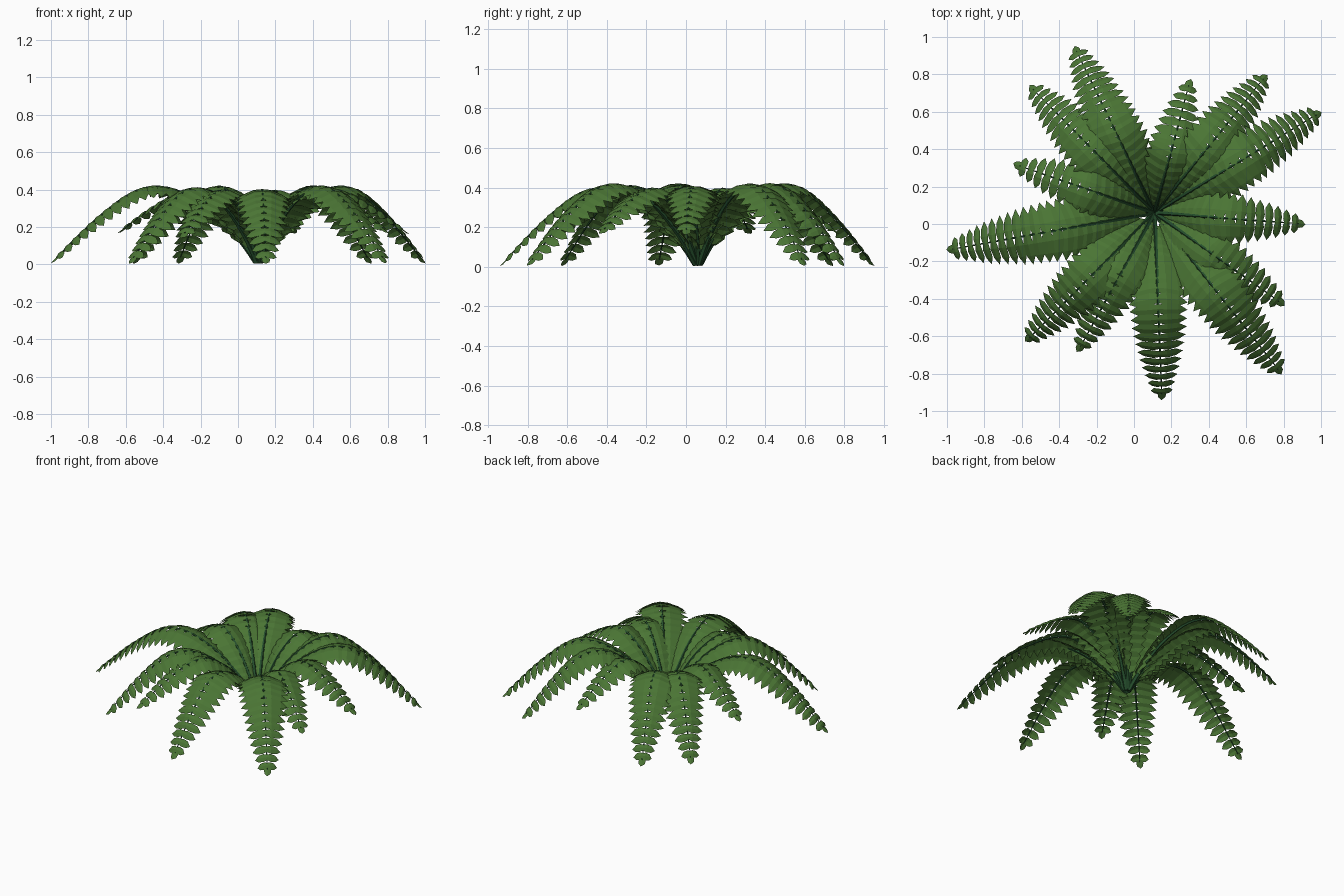
import bpy, bmesh, math
from mathutils import Vector

if "Cube" in bpy.data.objects:
    bpy.data.objects.remove(bpy.data.objects["Cube"])

CROWN = Vector((0.11, 0.06, 0.0))
UP = Vector((0, 0, 1))


def material(name, col):
    m = bpy.data.materials.new(name)
    m.diffuse_color = (*col, 1)
    m.use_nodes = True
    m.node_tree.nodes["Principled BSDF"].inputs["Base Color"].default_value = m.diffuse_color
    return m


LEAF = material("leaf_green", (0.07, 0.18, 0.035))
STEM = material("stem_green", (0.018, 0.075, 0.025))

# Arching stem profile: distance along frond, height (both as fractions)
ARCH = [(0.012, 0.03), (0.07, 0.24), (0.15, 0.48), (0.28, 0.77), (0.45, 0.97), (0.61, 0.93)]
# Leaflet length along the frond
WIDTH = [(0, 0.07), (0.1, 0.115), (0.35, 0.165), (0.6, 0.15), (0.82, 0.11), (1, 0.06)]


def lerp_table(table, t):
    for (a, va), (b, vb) in zip(table, table[1:]):
        if t <= b:
            return va + (vb - va) * (t - a) / (b - a)
    return table[-1][1]


def smooth_path(pts, n=8):
    # Catmull-Rom through the control points
    p = [2 * pts[0] - pts[1]] + pts + [2 * pts[-1] - pts[-2]]
    out = []
    for i in range(1, len(p) - 2):
        a, b, c, d = p[i - 1:i + 3]
        for k in range(n):
            t = k / n
            out.append(0.5 * (2 * b + (c - a) * t + (2 * a - 5 * b + 4 * c - d) * t * t
                              + (3 * b - a - 3 * c + d) * t ** 3))
    return out + [pts[-1]]


def sample(path, s):
    # Point and tangent at arc length s
    for a, b in zip(path, path[1:]):
        d = (b - a).length
        if s <= d:
            return a + (b - a) * s / d, (b - a).normalized()
        s -= d
    return path[-1], (path[-1] - path[-2]).normalized()


def leaflet(bm, root, out, along, normal, length, width, droop):
    # Pointed leaf, creased along its midrib and bent downward
    def pt(x, y, z):
        return bm.verts.new(root + out * (x * length) + along * (y * width) + normal * z)
    rows = []
    for x, w in ((0, 0.35), (0.3, 0.5), (0.7, 0.42)):
        z = -droop * length * x ** 1.8
        rows.append((pt(x, -w, z - 0.006), pt(x, 0, z), pt(x, w, z - 0.004)))
    tip = pt(1, 0.08, -droop * length)
    for a, b in zip(rows, rows[1:]):
        bm.faces.new((a[0], b[0], b[1], a[1]))
        bm.faces.new((a[1], b[1], b[2], a[2]))
    a = rows[-1]
    bm.faces.new((a[0], tip, a[1]))
    bm.faces.new((a[1], tip, a[2]))


def stem(bm, path, side, r0, r1, n=5):
    rings = []
    for i, p in enumerate(path):
        t = (path[min(i + 1, len(path) - 1)] - path[max(i - 1, 0)]).normalized()
        up = side.cross(t)
        r = r0 + (r1 - r0) * i / (len(path) - 1)
        rings.append([bm.verts.new(p + r * (side * math.cos(2 * math.pi * k / n)
                                            + up * math.sin(2 * math.pi * k / n)))
                      for k in range(n)])
    faces = [bm.faces.new(rings[0][::-1]), bm.faces.new(rings[-1])]
    for a, b in zip(rings, rings[1:]):
        for k in range(n):
            j = (k + 1) % n
            faces.append(bm.faces.new((a[k], a[j], b[j], b[k])))
    for f in faces:
        f.material_index = 1


def frond(name, tip_x, tip_y, height, tip_z):
    d = Vector((tip_x, tip_y, 0)) - CROWN
    reach = d.length - 0.03
    d.normalize()
    side = d.cross(UP)
    arch = ARCH + [(0.8, 0.55 + 0.4 * tip_z), (1.0, tip_z)]
    path = smooth_path([CROWN + d * (r * reach) + UP * (h * height) for r, h in arch], 4)
    total = sum((b - a).length for a, b in zip(path, path[1:]))
    size = 0.55 + 0.45 * reach / 1.0

    bm = bmesh.new()
    stem(bm, path, side, 0.016, 0.003)
    start = 0.12 * total
    count = round((total - start) / 0.054)
    for i in range(count):
        t = i / (count - 1)
        p, tan = sample(path, start + (total - start - 0.025) * t)
        nrm = side.cross(tan)
        length = lerp_table(WIDTH, t) * size
        width = 0.084 - 0.034 * t
        # Slight shingle tilt so neighbouring leaflets overlap cleanly
        along = (tan - nrm * 0.12).normalized()
        for s in (-1, 1):
            out = (side * s + tan * 0.1).normalized()
            leaflet(bm, p + nrm * 0.008, out, along, nrm, length, width, 0.38)
    # End leaflet
    p, tan = sample(path, total - 0.01)
    leaflet(bm, p, tan, side, side.cross(tan), 0.055, 0.045, 0.0)

    me = bpy.data.meshes.new(name)
    bm.to_mesh(me)
    bm.free()
    me.materials.append(LEAF)
    me.materials.append(STEM)
    bpy.context.collection.objects.link(bpy.data.objects.new(name, me))


# Fronds around the crown: tip x, tip y, arch height, tip height fraction
FRONDS = [
    (1.00, 0.60, 0.42, 0.09), (0.71, 0.80, 0.42, 0.09), (0.30, 0.77, 0.40, 0.48),
    (-0.32, 0.95, 0.42, 0.09), (-0.56, 0.74, 0.41, 0.09), (-0.64, 0.32, 0.40, 0.48),
    (-1.00, -0.14, 0.42, 0.09), (-0.58, -0.63, 0.41, 0.09), (-0.30, -0.68, 0.40, 0.42),
    (0.15, -0.94, 0.40, 0.09), (0.79, -0.80, 0.42, 0.09), (0.80, -0.43, 0.40, 0.48),
    (0.91, 0.0, 0.41, 0.46),
]
for i, (x, y, h, tz) in enumerate(FRONDS):
    frond(f"frond_{i + 1:02d}", x, y, h, tz)
